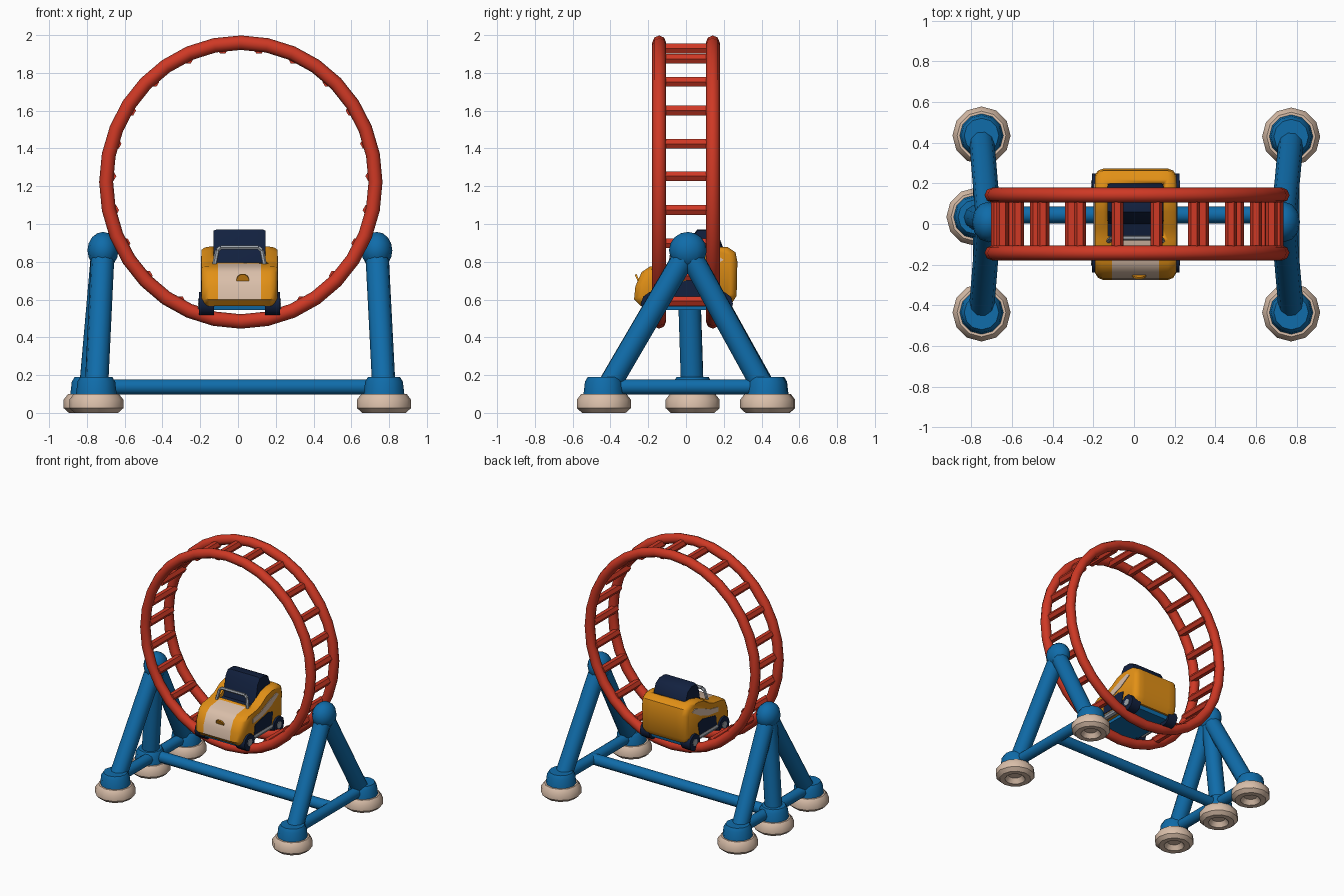
import bpy, bmesh, math
from mathutils import Vector

if "Cube" in bpy.data.objects:
    bpy.data.objects.remove(bpy.data.objects["Cube"])


def material(name, rgb):
    m = bpy.data.materials.new(name)
    m.diffuse_color = (*rgb, 1)
    m.use_nodes = True
    m.node_tree.nodes["Principled BSDF"].inputs["Base Color"].default_value = m.diffuse_color
    return m


RED = material("red", (0.62, 0.04, 0.018))
BLUE = material("blue", (0.005, 0.15, 0.40))
CREAM = material("cream", (0.70, 0.52, 0.40))
ORANGE = material("orange", (0.76, 0.28, 0.008))
NAVY = material("navy", (0.006, 0.015, 0.05))
GREY = material("grey", (0.34, 0.37, 0.41))


def finish(name, bm, *mats, smooth=40):
    bmesh.ops.recalc_face_normals(bm, faces=bm.faces)
    me = bpy.data.meshes.new(name)
    bm.to_mesh(me)
    bm.free()
    ob = bpy.data.objects.new(name, me)
    bpy.context.collection.objects.link(ob)
    for m in mats:
        me.materials.append(m)
    if smooth:
        bpy.ops.object.select_all(action='DESELECT')
        ob.select_set(True)
        bpy.context.view_layer.objects.active = ob
        bpy.ops.object.shade_smooth_by_angle(angle=math.radians(smooth))
    return ob


def skin(bm, rings, closed=False):
    """Join rings of points into a surface, capped unless closed."""
    vs = [[bm.verts.new(p) for p in r] for r in rings]
    n = len(vs[0])
    for i in range(len(vs) if closed else len(vs) - 1):
        a, b = vs[i], vs[(i + 1) % len(vs)]
        for j in range(n):
            bm.faces.new((a[j], a[(j + 1) % n], b[(j + 1) % n], b[j]))
    if not closed:
        bm.faces.new(vs[0])
        bm.faces.new(vs[-1])


def rod(name, a, b, r, mat, r2=None, sides=10):
    a, b = Vector(a), Vector(b)
    q = (b - a).to_track_quat('Z', 'Y')
    circle = [Vector((math.cos(t), math.sin(t), 0)) for t in
              (2 * math.pi * i / sides for i in range(sides))]
    bm = bmesh.new()
    skin(bm, [[a + q @ (c * r) for c in circle],
              [b + q @ (c * (r if r2 is None else r2)) for c in circle]])
    return finish(name, bm, mat)


def lathe(name, centre, profile, mat, sides=12):
    bm = bmesh.new()
    x, y = centre
    skin(bm, [[(x + r * math.cos(2 * math.pi * i / sides),
                y + r * math.sin(2 * math.pi * i / sides), z)
               for i in range(sides)] for r, z in profile])
    return finish(name, bm, mat)


def extrude(name, profile, sections, mat, *more):
    """Side profile in (y, z), lofted across x; sections are (x, scale)."""
    cy = sum(p[0] for p in profile) / len(profile)
    cz = sum(p[1] for p in profile) / len(profile)
    bm = bmesh.new()
    skin(bm, [[(x, cy + (y - cy) * s, cz + (z - cz) * s) for y, z in profile]
              for x, s in sections])
    return finish(name, bm, mat, *more)


def ring_point(angle, radius, y):
    return (0.015 + radius * math.cos(angle), y, 1.222 + radius * 1.035 * math.sin(angle))


# Two hoops of the loop
for name, y in (("front_hoop", -0.142), ("back_hoop", 0.142)):
    bm = bmesh.new()
    rings = []
    for i in range(32):
        t = 2 * math.pi * i / 32
        rings.append([ring_point(t, 0.713 + 0.037 * math.cos(2 * math.pi * k / 8),
                                 y + 0.037 * math.sin(2 * math.pi * k / 8)) for k in range(8)])
    skin(bm, rings, closed=True)
    finish(name, bm, RED, smooth=50)

# Rungs between the hoops, mirrored left to right
for deg in (82, 66, 48, 32, 16.5, 2.5, -12, -27, -44, -62):
    for side, d in (("right", deg), ("left", 180 - deg)):
        t = math.radians(d)
        rod(f"rung_{side}", ring_point(t, 0.69, -0.14), ring_point(t, 0.69, 0.14),
            0.03, RED, sides=6)

# Stand: A-frame on each side, with a third leg on the left
FOOT = [(0.05, 0.035), (0.075, 0), (0.115, 0), (0.143, 0.025), (0.143, 0.07), (0.12, 0.1)]
SOCKET = [(0.108, 0.095), (0.1, 0.165), (0.085, 0.19)]
for side, top_x, feet in (
        ("right", 0.735, [(0.773, -0.435), (0.773, 0.43)]),
        ("left", -0.715, [(-0.75, -0.435), (-0.75, 0.435), (-0.78, 0.035)])):
    top = (top_x, 0.01, 0.86)
    bm = bmesh.new()
    bmesh.ops.create_uvsphere(bm, u_segments=12, v_segments=8, radius=1)
    for v in bm.verts:
        v.co = Vector(top) + Vector((v.co.x * 0.082, v.co.y * 0.1, v.co.z * 0.098))
    finish(f"{side}_joint", bm, BLUE, smooth=60)
    for x, y in feet:
        lathe(f"{side}_foot", (x, y), FOOT, CREAM)
        lathe(f"{side}_socket", (x, y), SOCKET, BLUE)
        rod(f"{side}_leg", top, (x, y * 0.97, 0.12), 0.062, BLUE)
    rod(f"{side}_foot_bar", (feet[0][0], -0.43, 0.138), (feet[0][0], 0.43, 0.138), 0.042, BLUE)
rod("centre_bar", (-0.77, 0.045, 0.138), (0.77, 0.045, 0.138), 0.042, BLUE)

# Car body with a cream bonnet panel
CX = 0.008
body = extrude("car_body",
               [(-0.24, 0.565), (-0.275, 0.60), (-0.268, 0.67), (-0.235, 0.745), (-0.19, 0.775),
                (-0.08, 0.79), (-0.02, 0.81), (0.06, 0.86), (0.14, 0.88), (0.22, 0.878),
                (0.262, 0.85), (0.272, 0.80), (0.268, 0.62), (0.24, 0.575)],
               [(CX - 0.2, 0.88), (CX - 0.185, 0.965), (CX - 0.16, 1), (CX - 0.115, 1),
                (CX + 0.115, 1), (CX + 0.16, 1), (CX + 0.185, 0.965), (CX + 0.2, 0.88)],
               ORANGE, CREAM)
for p in body.data.polygons:
    c = p.center
    if abs(c.x - CX) < 0.1 and c.y < -0.1 and c.z > 0.62:
        p.material_index = 1

# Cockpit opening
cutter = extrude("cockpit_cutter", [(-0.06, 0.70), (0.2, 0.70), (0.2, 1.1), (-0.06, 1.1)],
                 [(CX - 0.135, 1), (CX + 0.135, 1)], NAVY)
cutter.hide_render = True
cutter.hide_viewport = True
cut = body.modifiers.new("cockpit", 'BOOLEAN')
cut.operation = 'DIFFERENCE'
cut.solver = 'EXACT'
cut.object = cutter

# Seat and floor fill the opening
extrude("seat", [(-0.065, 0.69), (-0.065, 0.765), (0.0, 0.78), (0.03, 0.93), (0.06, 0.972),
                 (0.12, 0.972), (0.17, 0.945), (0.202, 0.86), (0.202, 0.69)],
        [(CX - 0.138, 0.94), (CX - 0.12, 1), (CX + 0.12, 1), (CX + 0.138, 0.94)], NAVY)

# Windscreen frame
frame = [(-0.135, -0.085, 0.775), (-0.118, -0.07, 0.86), (-0.1, -0.068, 0.876),
         (0.1, -0.068, 0.876), (0.118, -0.07, 0.86), (0.135, -0.085, 0.775)]
for a, b in zip(frame, frame[1:]):
    rod("windscreen_frame", (a[0] + CX, *a[1:]), (b[0] + CX, *b[1:]), 0.012, GREY, sides=6)

# Orange spot on the bonnet front
rod("bonnet_spot", (0.025, -0.249, 0.706), (0.025, -0.258, 0.702), 0.034, ORANGE)

# Underside
extrude("chassis", [(-0.22, 0.545), (0.22, 0.545), (0.23, 0.60), (-0.23, 0.60)],
        [(CX - 0.15, 1), (CX + 0.15, 1)], BLUE)

# Side details and wheels, both sides
for side, s in (("right", 1), ("left", -1)):
    def plate(name, pts, mat, inner=0.197, outer=0.204):
        extrude(f"{side}_{name}", pts, [(CX + s * inner, 1), (CX + s * outer, 1)], mat)
    plate("side_stripe", [(-0.12, 0.70), (0.0, 0.715), (0.10, 0.75), (0.20, 0.81),
                          (0.17, 0.83), (0.08, 0.80), (-0.02, 0.755), (-0.12, 0.735)], CREAM)
    plate("side_panel", [(-0.10, 0.605), (0.11, 0.605), (0.13, 0.70), (0.07, 0.715),
                         (-0.09, 0.68)], NAVY)
    rod(f"{side}_sill", (CX + s * 0.185, -0.12, 0.585), (CX + s * 0.185, 0.13, 0.585),
        0.022, GREY, sides=8)
    for end, y in (("front", -0.175), ("rear", 0.185)):
        rod(f"{end}_{side}_wheel", (CX + s * 0.135, y, 0.578), (CX + s * 0.215, y, 0.578),
            0.064, NAVY, sides=10)
        rod(f"{end}_{side}_hub", (CX + s * 0.21, y, 0.578), (CX + s * 0.219, y, 0.578),
            0.028, GREY, sides=8)
